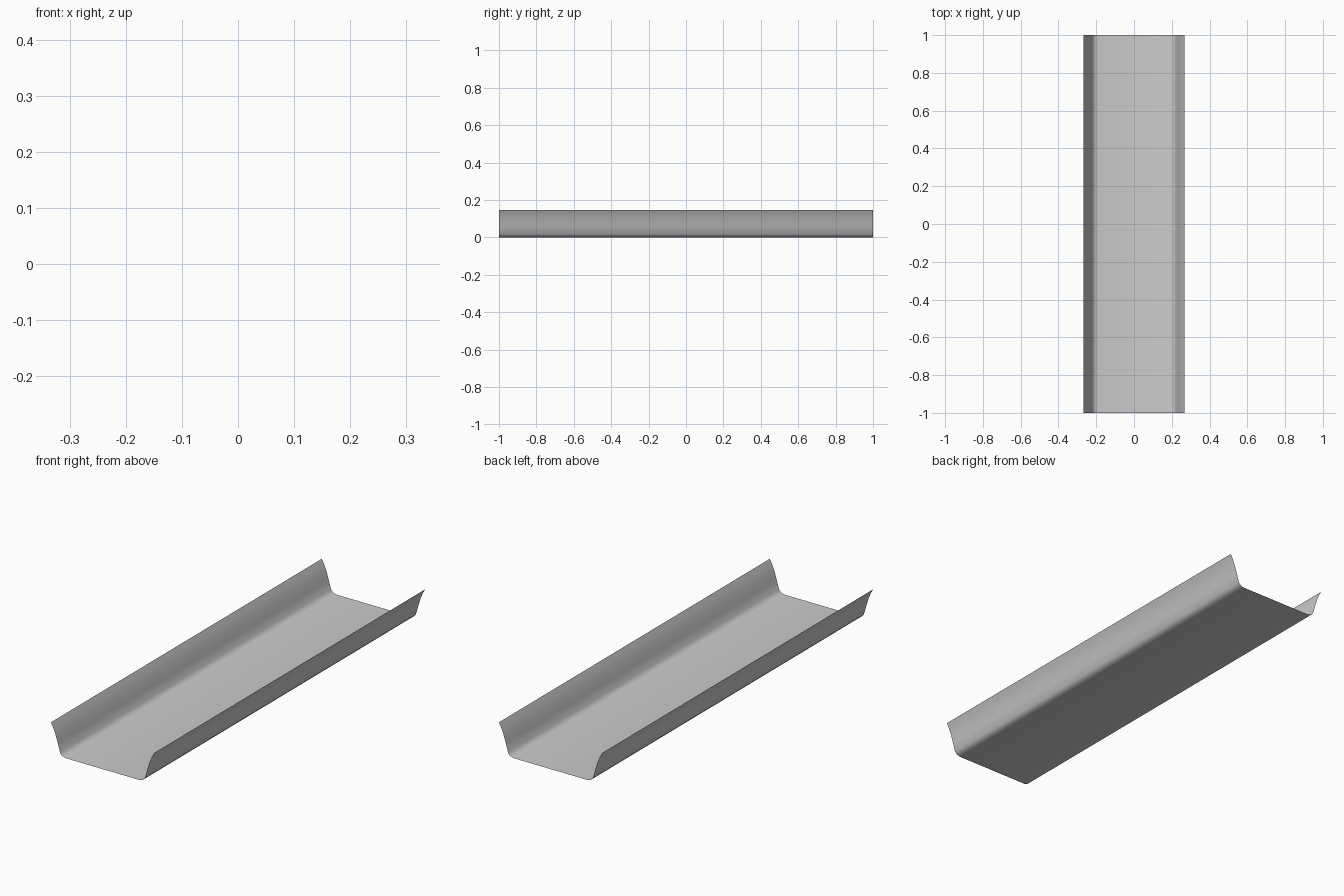
import bpy, bmesh, math

if "Cube" in bpy.data.objects:
    bpy.data.objects.remove(bpy.data.objects["Cube"])

# Right half of the open channel section: floor edge, tight bend, wall, flared lip
half = [(0.19, 0.0), (0.208, 0.005), (0.219, 0.017), (0.231, 0.058),
        (0.243, 0.097), (0.254, 0.123), (0.267, 0.147)]
section = [(-x, z) for x, z in reversed(half)] + half

# Thin sheet: extrude the section along y
bm = bmesh.new()
front = [bm.verts.new((x, -1, z)) for x, z in section]
edges = [bm.edges.new(pair) for pair in zip(front, front[1:])]
ext = bmesh.ops.extrude_edge_only(bm, edges=edges)
bmesh.ops.translate(bm, vec=(0, 2, 0),
                    verts=[g for g in ext["geom"] if isinstance(g, bmesh.types.BMVert)])

# Make the inside of the channel the front side
bm.normal_update()
flip = [f for f in bm.faces if f.normal.z < 0]
bmesh.ops.reverse_faces(bm, faces=flip)

mesh = bpy.data.meshes.new("channel_sheet")
bm.to_mesh(mesh)
bm.free()
sheet = bpy.data.objects.new("channel_sheet", mesh)
bpy.context.collection.objects.link(sheet)

# Smooth bends
bpy.context.view_layer.objects.active = sheet
sheet.select_set(True)
bpy.ops.object.shade_smooth_by_angle(angle=math.radians(60))
